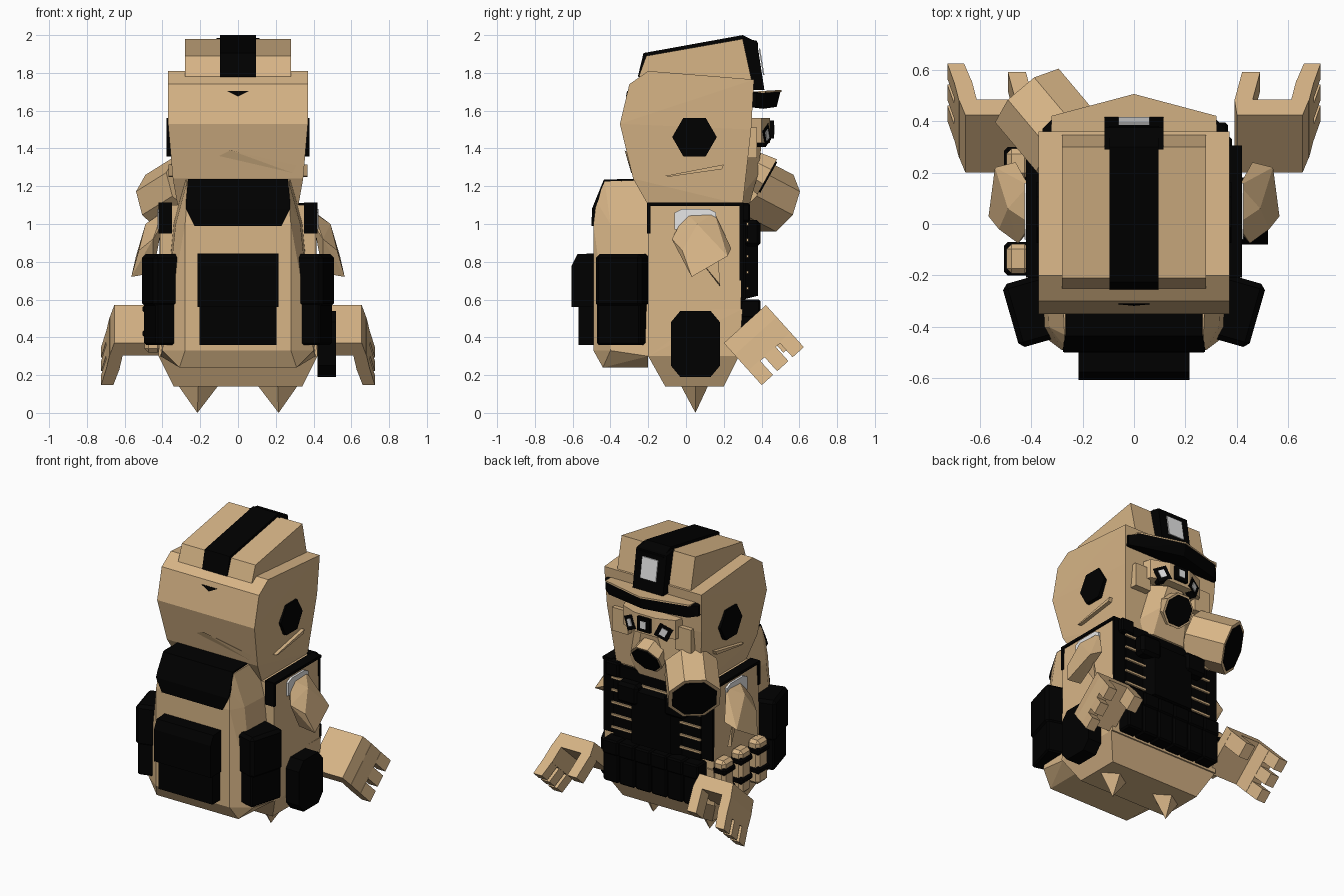
import bpy, bmesh, math
from mathutils import Vector, Matrix

if "Cube" in bpy.data.objects:
    bpy.data.objects.remove(bpy.data.objects["Cube"])

def material(name, rgb):
    m = bpy.data.materials.new(name)
    m.diffuse_color = (*rgb, 1)
    m.use_nodes = True
    m.node_tree.nodes["Principled BSDF"].inputs["Base Color"].default_value = m.diffuse_color
    return m

TAN = material("tan", (0.68, 0.46, 0.24))
BLACK = material("black", (0.0, 0.0, 0.0))
GREY = material("light_grey", (0.8, 0.8, 0.8))

def finish(name, bm, mat):
    bmesh.ops.recalc_face_normals(bm, faces=bm.faces)
    me = bpy.data.meshes.new(name)
    bm.to_mesh(me)
    bm.free()
    me.materials.append(mat)
    ob = bpy.data.objects.new(name, me)
    bpy.context.collection.objects.link(ob)
    return ob

def hull(name, pts, mat, sides=(1,), sym=False):
    """Convex solid; sym adds mirrored points, sides makes mirrored copies."""
    for s in sides:
        bm = bmesh.new()
        for x, y, z in pts:
            bm.verts.new((x * s, y, z))
            if sym:
                bm.verts.new((-x, y, z))
        bmesh.ops.convex_hull(bm, input=bm.verts)
        bmesh.ops.delete(bm, geom=[v for v in bm.verts if not v.link_faces], context='VERTS')
        bmesh.ops.dissolve_limit(bm, angle_limit=0.02, verts=bm.verts, edges=bm.edges)
        finish(name, bm, mat)

def slab(name, x0, x1, prof, mat, sides=(1,)):
    """Side profile (y, z) extruded from x0 to x1."""
    for s in sides:
        bm = bmesh.new()
        f = bm.faces.new([bm.verts.new((x0 * s, y, z)) for y, z in prof])
        r = bmesh.ops.extrude_face_region(bm, geom=[f])
        bmesh.ops.translate(bm, vec=((x1 - x0) * s, 0, 0),
                            verts=[v for v in r['geom'] if isinstance(v, bmesh.types.BMVert)])
        bm.faces.new(bm.verts[:len(prof)]) if not f.is_valid else None
        finish(name, bm, mat)

def box(name, c, size, mat, sides=(1,), rz=0, chamfer=0, roll=0):
    for s in sides:
        bm = bmesh.new()
        bmesh.ops.create_cube(bm, size=1)
        bmesh.ops.scale(bm, vec=size, verts=bm.verts)
        if chamfer:
            bmesh.ops.bevel(bm, geom=bm.edges[:], offset=chamfer, segments=1, affect='EDGES')
        bm.transform(Matrix.Translation((c[0] * s, c[1], c[2])) @ Matrix.Rotation(rz * s, 4, 'Z')
                     @ Matrix.Rotation(roll * s, 4, 'Y'))
        finish(name, bm, mat)

def tube(name, a, b, r1, r2, n, mat):
    a, b = Vector(a), Vector(b)
    bm = bmesh.new()
    bmesh.ops.create_cone(bm, cap_ends=True, segments=n, radius1=r1, radius2=r2, depth=(b - a).length)
    bm.transform(Matrix.Rotation(math.pi / n, 4, 'Z'))
    bm.transform(Matrix.Translation((a + b) / 2) @ (b - a).to_track_quat('Z', 'Y').to_matrix().to_4x4())
    return finish(name, bm, mat)

LR = (1, -1)

# head
hull("head", [(.37, -.35, 1.53), (.37, -.30, 1.74), (.37, -.20, 1.81), (.37, .36, 1.765),
              (.36, .345, 1.5), (.32, .30, 1.1), (.32, -.2, 1.1), (.345, -.28, 1.24)], TAN, sym=True)
hull("head_crest", [(.28, -.25, 1.78), (.28, -.21, 1.89), (.28, .30, 1.98),
                    (.28, .35, 1.75)], TAN, sym=True)
slab("crest_strip", -.095, .095, [(-.255, 1.78), (-.225, 1.905), (.30, 2.0), (.38, 1.96),
                                  (.38, 1.75), (-.1, 1.75)], BLACK)
hull("lamp_housing", [(.115, .29, 1.985), (.115, .375, 1.97), (.115, .415, 1.71), (.115, .33, 1.71)],
     BLACK, sym=True)
hull("lamp_lens", [(.06, .385, 1.93), (.06, .408, 1.79), (.06, .392, 1.93), (.06, .415, 1.79)], GREY, sym=True)
hull("visor_top", [(.32, .34, 1.70), (.32, .42, 1.705), (0, .505, 1.71), (.32, .34, 1.69),
                   (.32, .42, 1.695), (0, .505, 1.70)], TAN, sym=True)
hull("visor_band", [(.355, .33, 1.70), (.355, .37, 1.69), (.30, .425, 1.695), (0, .50, 1.70),
                    (.355, .33, 1.62), (.355, .37, 1.62), (.30, .41, 1.61), (0, .48, 1.62)], BLACK, sym=True)
slab("ear_disc", .35, .378, [(.045 + .118 * math.cos(i * math.pi / 3), 1.46 + .118 * math.sin(i * math.pi / 3))
                             for i in range(6)], BLACK, LR)
slab("side_crease", .34, .367, [(-.11, 1.255), (.2, 1.315), (.19, 1.29), (-.09, 1.25)], TAN, LR)
hull("back_crease", [(-.1, -.31, 1.36), (-.04, -.325, 1.39), (.31, -.30, 1.31), (.29, -.29, 1.27),
                     (0, -.25, 1.34)], TAN)
hull("helmet_notch", [(.06, -.312, 1.705), (0, -.318, 1.675), (.06, -.295, 1.705), (0, -.30, 1.675)],
     BLACK, sym=True)

# face: brow, goggles, mask and filters
hull("brow", [(.22, .33, 1.56), (.20, .40, 1.56), (.08, .445, 1.56), (.22, .33, 1.43), (.20, .40, 1.43),
              (.08, .445, 1.43)], TAN, sym=True)
box("cheek", (.24, .345, 1.43), (.12, .06, .16), TAN, LR)
for s in (-1, 0, 1):
    x, y, z = .12 * s, .44 - .035 * abs(s), 1.50 - .03 * abs(s)
    box("goggle", (x, y, z), (.095, .05, .095), BLACK, rz=-.35 * s, roll=.45 * s)
    box("goggle_pane", (x + .009 * s, y + .0245, z), (.042, .008, .05), GREY, rz=-.35 * s, roll=.45 * s)
hull("mask", [(.20, .30, 1.42), (.06, .40, 1.42), (.22, .30, 1.16), (.10, .38, 1.26),
              (.12, .33, 1.08), (.2, .28, 1.08)], TAN, sym=True)
tube("front_filter", (0, .34, 1.30), (0, .43, 1.25), .10, .115, 8, TAN)
tube("front_filter_cap", (0, .42, 1.256), (0, .438, 1.246), .10, .10, 8, BLACK)
end, start = Vector((-.40, .48, 1.11)), Vector((-.24, .29, 1.21))
ax = (end - start).normalized()
tube("side_filter", start, end, .175, .175, 8, TAN)
tube("side_filter_cap", end - ax * .01, end + ax * .006, .15, .15, 8, BLACK)

# torso and pelvis
hull("torso", [(.42, -.2, .3), (.42, .29, .3), (.41, -.2, 1.10), (.41, .29, 1.10)], TAN, sym=True)
hull("pelvis", [(.42, -.2, .30), (.42, .28, .30), (.41, -.2, .55), (.42, .30, .55),
                (.34, -.11, .14), (.34, .2, .14)], TAN, sym=True)
for s in LR:
    hull("foot", [(.10, .05, .15), (.32, .05, .15), (.21, -.03, .15), (.21, .12, .15), (.215, .05, .0)], TAN, (s,))

# vest straps, webbing and pouches
box("shoulder_strap", (.385, .05, 1.105), (.07, .51, .018), BLACK, LR)
box("strap_front", (.37, .294, .86), (.09, .02, .5), BLACK, LR)
box("strap_back", (.385, -.197, 1.03), (.07, .02, .16), BLACK, LR)
box("strap_pad", (.33, .315, 1.06), (.10, .05, .10), BLACK, LR, chamfer=.01)
box("vest_panel", (0, .30, .82), (.66, .03, .54), BLACK)
for i in range(5):
    box("webbing_strip", (0, .325, .66 + i * .085), (.68, .012, .014), TAN)
hull("chest_pouch", [(.20, .30, 1.0), (.15, .38, .98), (.15, .38, .62), (.20, .30, .60)], BLACK, sym=True)
box("chest_radio", (.18, .35, .95), (.16, .09, .14), BLACK, LR, chamfer=.02)
for i in range(6):
    x = -.305 + i * .122
    box("belt_pouch", (x, .335, .45), (.117, .10, .28), BLACK, chamfer=.01)
    box("belt_pouch_flap", (x, .342, .55), (.12, .105, .10), BLACK, chamfer=.01)

# holster on one side, banded magazines on the other
slab("holster", .42, .52, [(-.08, .25), (-.08, .48), (-.03, .54), (.13, .54), (.18, .48), (.18, .25),
                           (.13, .19), (-.03, .19)], BLACK)
for y in (-.135, .05, .235):
    box("magazine", (-.45, y, .47), (.09, .115, .30), TAN, chamfer=.02)
    for z in (.42, .55):
        box("magazine_band", (-.455, y, z), (.10, .13, .05), BLACK, chamfer=.015)

# upper arms and joints
slab("shoulder_joint", .40, .425, [(-.06, .97), (-.06, 1.06), (-.02, 1.08), (.12, 1.08), (.16, 1.06),
                                   (.16, .97)], GREY, LR)
hull("upper_arm", [(.40, -.02, 1.0), (.40, .0, 1.06), (.41, .15, 1.06), (.45, -.075, .92), (.46, .24, .87),
                   (.525, -.02, .86), (.565, .03, .72), (.45, .02, .74), (.49, .06, 1.0), (.54, .22, .83)],
     TAN, LR)
hull("elbow_spike", [(.44, .08, .80), (.47, .17, .84), (.44, .18, .67), (.47, .18, .68)], TAN, LR)

# hands: palm, three fingers and thumb in a tilted frame (x, length d, breadth w)
D, W = Vector((0, .67, -.743)), Vector((0, .743, .67))
O = Vector((0, .2, .37))
def hand_part(name, xs0, xs1, d0, d1, w0, w1):
    pts = []
    for xs, d in ((xs0, d0), (xs1, d1)):
        for x in xs:
            for w in (w0, w1):
                pts.append(O + D * d + W * w + Vector((x, 0, 0)))
    hull(name, pts, TAN, LR)
hand_part("palm", (.40, .655), (.39, .68), 0, .09, 0, .30)
hand_part("finger_base", (.61, .68), (.63, .70), .085, .20, 0, .30)
for i in range(3):
    hand_part("finger", (.63, .70), (.66, .725), .195, .30, i * .11, i * .11 + .08)
hand_part("thumb", (.39, .46), (.42, .49), .085, .25, .20, .30)

# backpack
hull("backpack", [(.28, -.49, .33), (.28, -.49, 1.0), (.27, -.475, 1.12), (.27, -.43, 1.225), (.28, -.2, 1.235),
                  (.33, -.40, 1.0), (.34, -.2, 1.0), (.40, -.40, .33), (.41, -.2, .30), (.31, -.44, .24),
                  (.31, -.2, .24)], TAN, sym=True)
hull("backpack_lid", [(.265, -.25, 1.24), (.265, -.435, 1.235), (.275, -.482, 1.12), (.275, -.498, 1.08),
                      (.23, -.50, .99), (.22, -.46, .99)], BLACK, sym=True)
hull("back_pocket", [(.205, -.48, .36), (.205, -.48, .82), (.205, -.57, .36), (.205, -.57, .80)], BLACK, sym=True)
hull("back_pocket_flap", [(.215, -.48, .56), (.215, -.48, .845), (.215, -.575, .84), (.215, -.605, .78),
                          (.215, -.605, .56)], BLACK, sym=True)
box("side_pocket", (.385, -.335, .56), (.17, .24, .40), BLACK, LR, rz=-.28, chamfer=.01)
box("side_pocket_flap", (.39, -.335, .70), (.185, .255, .28), BLACK, LR, rz=-.28, chamfer=.02)
